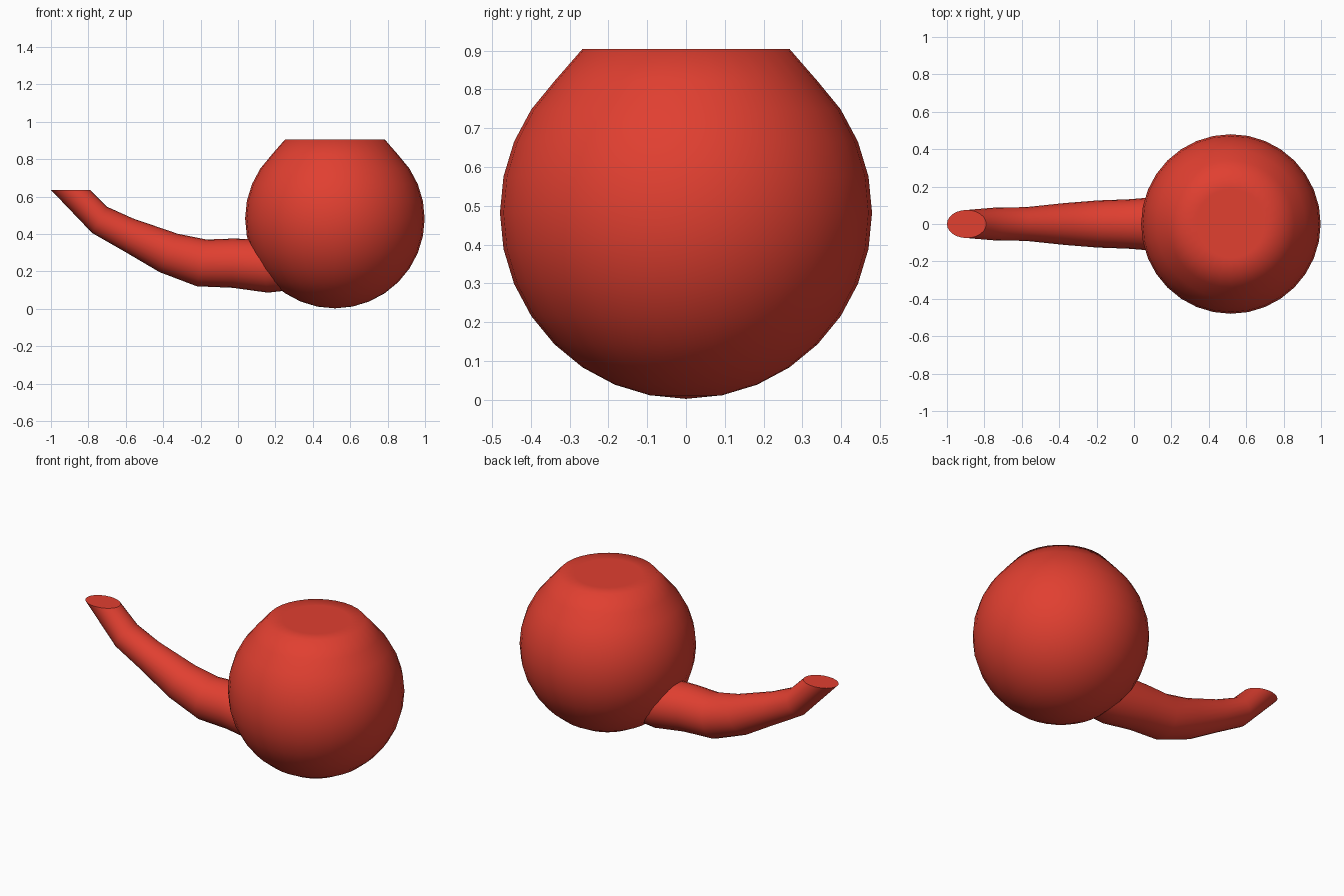
import bpy, bmesh
from math import sin, cos, pi
from mathutils import Vector

if "Cube" in bpy.data.objects:
    bpy.data.objects.remove(bpy.data.objects["Cube"])


def finish(name, bm, angle):
    bmesh.ops.recalc_face_normals(bm, faces=bm.faces)
    mesh = bpy.data.meshes.new(name)
    bm.to_mesh(mesh)
    bm.free()
    ob = bpy.data.objects.new(name, mesh)
    bpy.context.collection.objects.link(ob)
    mesh.materials.append(red)
    bpy.ops.object.select_all(action='DESELECT')
    ob.select_set(True)
    bpy.context.view_layer.objects.active = ob
    bpy.ops.object.shade_smooth_by_angle(angle=angle)
    return ob


red = bpy.data.materials.new("red")
red.diffuse_color = (0.75, 0.05, 0.03, 1)
red.use_nodes = True
red.node_tree.nodes["Principled BSDF"].inputs["Base Color"].default_value = red.diffuse_color

# Round bowl: a sphere whose top rings are flattened to one level
bm = bmesh.new()
bmesh.ops.create_uvsphere(bm, u_segments=32, v_segments=16, radius=0.48)
for v in bm.verts:
    if v.co.z > 0.48 * cos(pi * 0.2):
        v.co.z = 0.423
    v.co += Vector((0.518, 0, 0.482))
finish("bowl", bm, pi / 3)

# Curved stem: elliptical rings given by top (x, z), bottom (x, z), half width
rings = [
    ((-0.79, 0.635), (-1.00, 0.635), 0.075),
    ((-0.70, 0.545), (-0.78, 0.405), 0.088),
    ((-0.41, 0.412), (-0.43, 0.200), 0.090),
    ((-0.32, 0.400), (-0.42, 0.196), 0.112),
    ((-0.17, 0.370), (-0.22, 0.120), 0.126),
    ((-0.03, 0.375), (-0.03, 0.112), 0.132),
    ((0.10, 0.372), (0.16, 0.086), 0.145),
    ((0.24, 0.370), (0.26, 0.097), 0.145),
]
# Top and bottom of the third ring lean with the path to give the bend
rings[2] = ((-0.56, 0.482), (-0.60, 0.302), 0.090)
SIDES = 24
bm = bmesh.new()
loops = []
for top, bottom, w in rings:
    t, b = Vector((top[0], 0, top[1])), Vector((bottom[0], 0, bottom[1]))
    mid, half = (t + b) / 2, (t - b) / 2
    loops.append([bm.verts.new(mid + half * cos(2 * pi * i / SIDES)
                               + Vector((0, w * sin(2 * pi * i / SIDES), 0)))
                  for i in range(SIDES)])
for a, b in zip(loops, loops[1:]):
    for i in range(SIDES):
        j = (i + 1) % SIDES
        bm.faces.new((a[i], a[j], b[j], b[i]))
bm.faces.new(loops[0])
bm.faces.new(loops[-1])
finish("stem", bm, pi / 4.5)
